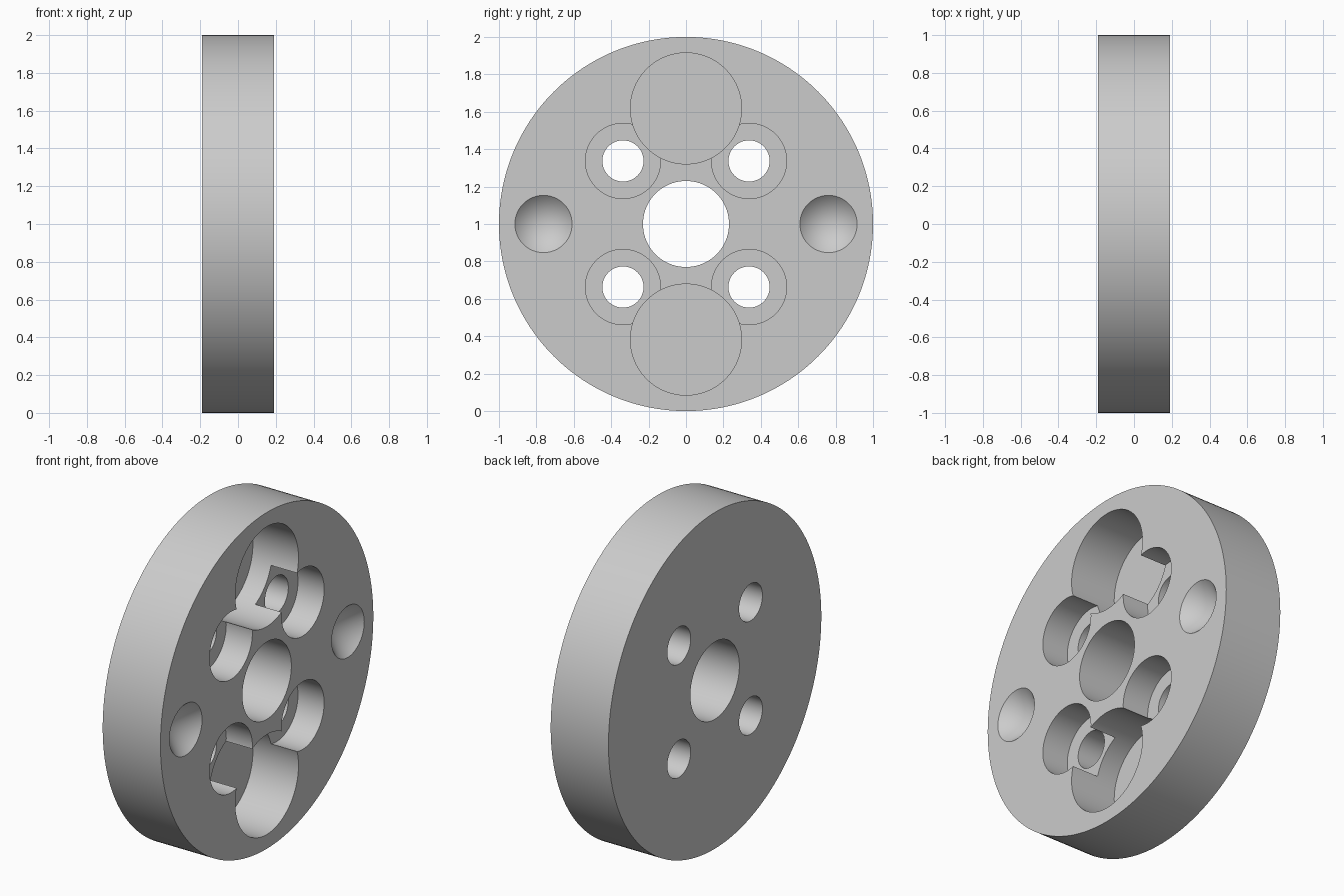
import bpy
import math

cube = bpy.data.objects.get("Cube")
if cube:
    bpy.data.objects.remove(cube, do_unlink=True)

HALF = 0.19      # half thickness; the pocketed face is at x = +HALF
OVER = 0.05      # how far cutters stick out of the faces

grey = bpy.data.materials.new("plain grey")
grey.use_nodes = True
colour = (0.6, 0.6, 0.6, 1)
grey.diffuse_color = colour
grey.node_tree.nodes["Principled BSDF"].inputs["Base Color"].default_value = colour


def cylinder(name, radius, x0, x1, y, z, sides=96):
    """Cylinder along x from x0 to x1."""
    bpy.ops.mesh.primitive_cylinder_add(
        vertices=sides, radius=radius, depth=x1 - x0,
        location=((x0 + x1) / 2, y, z), rotation=(0, math.pi / 2, 0))
    obj = bpy.context.object
    obj.name = name
    obj.data.materials.append(grey)
    return obj


def cut(body, cutter):
    """Subtract the cutter from the body, then discard it."""
    mod = body.modifiers.new("cut", 'BOOLEAN')
    mod.operation = 'DIFFERENCE'
    mod.solver = 'EXACT'
    mod.object = cutter
    bpy.context.view_layer.objects.active = body
    bpy.ops.object.modifier_apply(modifier=mod.name)
    bpy.data.objects.remove(cutter, do_unlink=True)


def hole(body, radius, depth, y, z):
    """Round hole sunk from the pocketed face."""
    cut(body, cylinder("cutter", radius, HALF - depth, HALF + OVER, y, z))


# Disc with a centre bore
disc = cylinder("mounting_disc", 1, -HALF, HALF, 0, 1, 192)
through = 2 * HALF + OVER
hole(disc, 0.23, through, 0, 1)

# Large blind pockets above and below the bore
for side in (-1, 1):
    hole(disc, 0.297, 0.30, 0, 1 + side * 0.618)

# Four counterbored screw holes
for sy in (-1, 1):
    for sz in (-1, 1):
        y, z = sy * 0.337, 1 + sz * 0.337
        hole(disc, 0.201, 0.172, y, z)
        hole(disc, 0.11, through, y, z)

# Conical dimples on either side
for side in (-1, 1):
    depth, radius = 0.153, 0.153
    scale = (depth + OVER) / depth
    bpy.ops.mesh.primitive_cone_add(
        vertices=64, radius1=radius * scale, radius2=0, depth=depth + OVER,
        location=(HALF + (OVER - depth) / 2, side * 0.762, 1),
        rotation=(0, -math.pi / 2, 0))
    dimple = bpy.context.object
    dimple.data.materials.append(grey)
    cut(disc, dimple)

# Smooth round walls, crisp rims
bpy.ops.object.select_all(action='DESELECT')
disc.select_set(True)
bpy.context.view_layer.objects.active = disc
bpy.ops.object.shade_smooth_by_angle(angle=math.radians(30))
